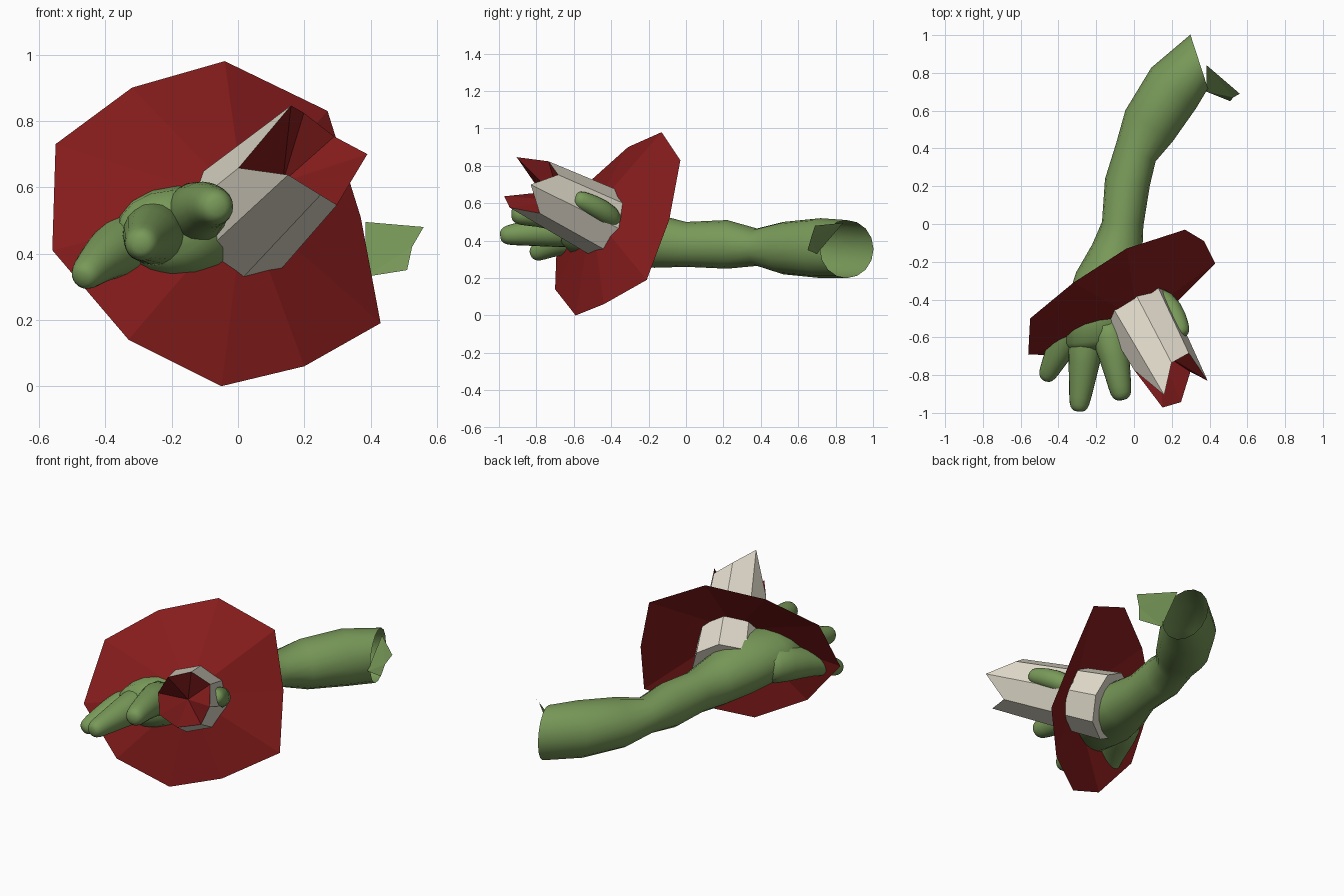
import bpy
import bmesh
from math import sin, cos, radians
from mathutils import Vector

cube = bpy.data.objects.get("Cube")
if cube:
    bpy.data.objects.remove(cube, do_unlink=True)


def material(name, rgb):
    m = bpy.data.materials.new(name)
    m.use_nodes = True
    m.diffuse_color = (*rgb, 1)
    m.node_tree.nodes["Principled BSDF"].inputs["Base Color"].default_value = (*rgb, 1)
    return m


GREEN = material("green skin", (0.19, 0.32, 0.10))
RED = material("dark red", (0.25, 0.012, 0.012))
BONE = material("off white", (0.75, 0.71, 0.60))
UP = Vector((0, 0, 1))


def finish(bm, name, mats, smooth=False, subdiv=0):
    bmesh.ops.recalc_face_normals(bm, faces=bm.faces)
    mesh = bpy.data.meshes.new(name)
    bm.to_mesh(mesh)
    bm.free()
    for m in mats:
        mesh.materials.append(m)
    ob = bpy.data.objects.new(name, mesh)
    bpy.context.collection.objects.link(ob)
    if subdiv:
        mod = ob.modifiers.new("Smooth", "SUBSURF")
        mod.levels = mod.render_levels = subdiv
    for p in mesh.polygons:
        p.use_smooth = smooth


def loft(bm, rings):
    """Skin a list of vertex-position rings and return the vertex rings."""
    loops = [[bm.verts.new(p) for p in ring] for ring in rings]
    for a, b in zip(loops, loops[1:]):
        for i in range(len(a)):
            j = (i + 1) % len(a)
            bm.faces.new((a[i], a[j], b[j], b[i]))
    return loops


def ellipse(center, side, up, w, h, n=16):
    return [center + side * w * cos(radians(360 * i / n)) + up * h * sin(radians(360 * i / n))
            for i in range(n)]


# Arm and palm, open at the cut end: x, y, z, half width, half height, heading
ARM = [
    (-.22, -.67, .46, .11, .07, -5),
    (-.20, -.62, .465, .165, .125, -5),
    (-.18, -.50, .46, .20, .145, 5),
    (-.13, -.35, .44, .20, .165, 28),
    (-.09, -.17, .40, .145, .145, 25),
    (-.06, .00, .38, .11, .12, 6),
    (-.035, .22, .38, .12, .13, 9),
    (.01, .38, .365, .115, .10, 25),
    (.08, .52, .36, .15, .14, 33),
    (.21, .72, .36, .16, .16, 42),
    (.345, .86, .355, .15, .155, 72),
]
bm = bmesh.new()
rings = []
for x, y, z, w, h, a in ARM:
    side = Vector((cos(radians(a)), -sin(radians(a)), 0))
    rings.append(ellipse(Vector((x, y, z)), side, UP, w, h))
loops = loft(bm, rings)
bm.faces.new(loops[0])
finish(bm, "arm", [GREEN], True)

# Torn flap of skin beside the cut
bm = bmesh.new()
bm.faces.new([bm.verts.new(p) for p in (
    (.385, .84, .495), (.56, .69, .48), (.525, .67, .42), (.51, .65, .35), (.385, .70, .33))])
bmesh.ops.triangulate(bm, faces=bm.faces)
finish(bm, "torn_flap", [GREEN])


# Fingers: rounded tubes along a short path
def finger(name, path, radii):
    pts = [Vector(p) for p in path]
    tip_dir = (pts[-1] - pts[-2]).normalized()
    r = radii[-1]
    stations = list(zip(pts[:-1], radii[:-1]))
    for a in (0, 35, 65):
        stations.append((pts[-1] + tip_dir * r * (sin(radians(a)) - 1), r * cos(radians(a))))
    rings = []
    for i, (p, rad) in enumerate(stations):
        q0, q1 = stations[max(i - 1, 0)][0], stations[min(i + 1, len(stations) - 1)][0]
        t = (q1 - q0).normalized()
        side = t.cross(UP).normalized()
        rings.append(ellipse(p, side, side.cross(t), rad, rad, 10))
    bm = bmesh.new()
    loops = loft(bm, rings)
    bm.faces.new(loops[0])
    bm.faces.new(loops[-1])
    finish(bm, name, [GREEN], True, 1)


finger("outer_finger", [(-.24, -.36, .45), (-.32, -.52, .435), (-.40, -.68, .395), (-.475, -.83, .32)],
       (.12, .115, .075, .055))
finger("middle_finger", [(-.24, -.48, .47), (-.265, -.75, .45), (-.295, -1.0, .425)],
       (.13, .085, .06))
finger("index_finger", [(-.15, -.48, .50), (-.10, -.72, .545), (-.06, -.94, .54)],
       (.13, .08, .065))
finger("thumb", [(.11, -.36, .49), (.205, -.45, .565), (.262, -.60, .635)],
       (.06, .065, .055))

# Shallow ten sided cone guard, open at the back
RIM = [(-.04, -.13, .98), (.27, -.03, .83), (.37, -.09, .51), (.43, -.21, .19), (.20, -.44, .06),
       (-.05, -.59, 0), (-.33, -.70, .14), (-.56, -.69, .41), (-.55, -.50, .73), (-.32, -.31, .90)]
bm = bmesh.new()
rim = [bm.verts.new(p) for p in RIM]
apex = bm.verts.new((.02, -.505, .55))
for i in range(10):
    bm.faces.new((rim[i - 1], apex, rim[i]))
finish(bm, "cone_guard", [RED])

# Eight sided shaft with a jagged end and a red hollow
axis = Vector((.43, -.80, .40)).normalized()
up = (UP - axis * axis.z).normalized()
side = up.cross(axis)
mouth = Vector((.226, -.844, .70))
JAGS = (.08, -.05, -.08, .06, -.08, .04, .045, -.17)


def spoke(k, r):
    a = radians(125 - 45 * k)
    return (side * cos(a) + up * sin(a)) * r


bm = bmesh.new()
base = [mouth - axis * .69 + spoke(k, .20) for k in range(8)]
tips = [mouth + axis * j + spoke(k, .157 - .06 * j) for k, j in enumerate(JAGS)]
back, front = loft(bm, [base, tips])
bm.faces.new(back)
deep = bm.verts.new(mouth - axis * .21)
for k in range(8):
    f = bm.faces.new((front[k - 1], front[k], deep))
    f.material_index = 1
finish(bm, "jagged_shaft", [BONE, RED])
